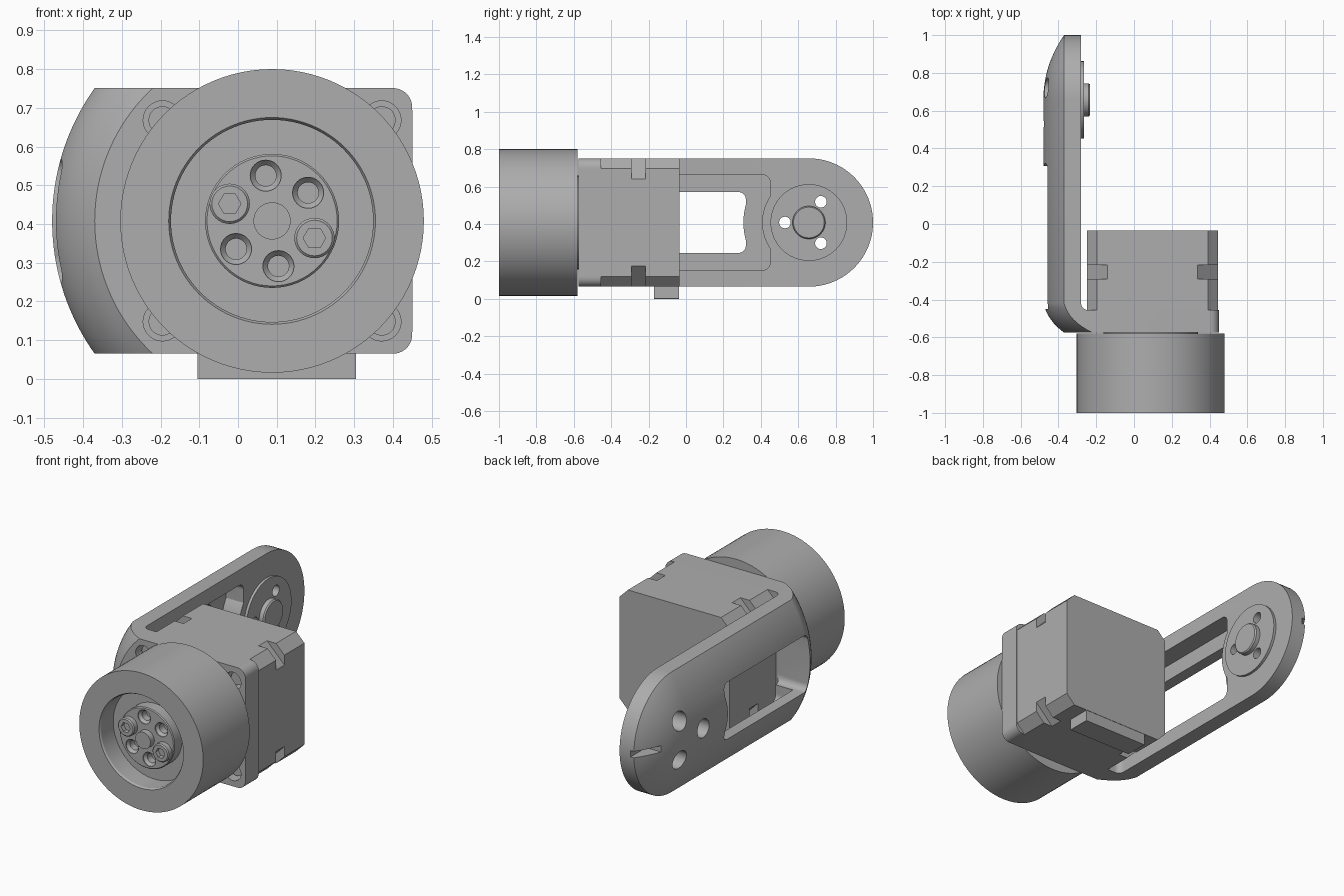
import bpy, bmesh, math
from math import sin, cos, pi, sqrt, hypot, radians
from mathutils import Vector

cube = bpy.data.objects.get("Cube")
if cube:
    bpy.data.objects.remove(cube, do_unlink=True)

grey = bpy.data.materials.new("machined grey")
grey.use_nodes = True
colour = (0.42, 0.42, 0.42, 1)
grey.diffuse_color = colour
grey.node_tree.nodes["Principled BSDF"].inputs["Base Color"].default_value = colour

ZC = 0.408          # height of both axes
HALF = 0.343        # half height of the bracket
MX = 0.088          # motor axis, x
HUB = 0.657         # pivot axis, y
parts = []


def finish(name, bm):
    bmesh.ops.remove_doubles(bm, verts=bm.verts, dist=1e-5)
    bmesh.ops.recalc_face_normals(bm, faces=bm.faces)
    me = bpy.data.meshes.new(name)
    bm.to_mesh(me)
    bm.free()
    me.materials.append(grey)
    ob = bpy.data.objects.new(name, me)
    bpy.context.collection.objects.link(ob)
    parts.append(ob)
    return ob


def loft(name, rings):
    """Closed solid through matching rings of points."""
    bm = bmesh.new()
    rows = [[bm.verts.new(p) for p in ring] for ring in rings]
    n = len(rows[0])
    for a, b in zip(rows, rows[1:]):
        for i in range(n):
            j = (i + 1) % n
            bm.faces.new((a[i], a[j], b[j], b[i]))
    bm.faces.new(rows[0])
    bm.faces.new(rows[-1])
    return finish(name, bm)


def prism(name, outline, start, end, axis):
    place = (lambda a, u, v: (a, u, v)) if axis == "x" else (lambda a, u, v: (u, a, v))
    return loft(name, [[place(a, u, v) for u, v in outline] for a in (start, end)])


def lathe(name, profile, axis, across, z=ZC, steps=48):
    """Spin (radius, position) points about an x or y axis."""
    bm = bmesh.new()
    if axis == "x":
        pts, cen, ax = [(s, across + r, z) for r, s in profile], (0, across, z), (1, 0, 0)
    else:
        pts, cen, ax = [(across + r, s, z) for r, s in profile], (across, 0, z), (0, 1, 0)
    vs = [bm.verts.new(p) for p in pts]
    es = [bm.edges.new(e) for e in zip(vs, vs[1:])]
    bmesh.ops.spin(bm, geom=vs + es, cent=cen, axis=ax, angle=2 * pi, steps=steps)
    return finish(name, bm)


def rod(name, r, start, end, axis, across, z=ZC, steps=48):
    return lathe(name, [(0, start), (r, start), (r, end), (0, end)], axis, across, z, steps)


def cut(ob, cutters):
    """Subtract the cutters from the object, keeping a plain mesh."""
    for c in cutters:
        c.hide_render = True
        mod = ob.modifiers.new("cut", "BOOLEAN")
        mod.operation, mod.solver, mod.object = "DIFFERENCE", "EXACT", c
    bpy.context.view_layer.update()
    dg = bpy.context.evaluated_depsgraph_get()
    me = bpy.data.meshes.new_from_object(ob.evaluated_get(dg))
    ob.modifiers.clear()
    ob.data = me


def drop(cutters):
    for c in cutters:
        parts.remove(c)
        bpy.data.objects.remove(c, do_unlink=True)


def octagon(x0, x1, z0, z1, c):
    return [(x0 + c, z0), (x1 - c, z0), (x1, z0 + c), (x1, z1 - c),
            (x1 - c, z1), (x0 + c, z1), (x0, z1 - c), (x0, z0 + c)]


def slot(y0, y1, half, rad, dent):
    """Rounded rectangle whose pivot end is dented by a circle about the hub."""
    def corner(y, z, a0):
        return [(y + rad * cos(radians(a0 + a)), z + rad * sin(radians(a0 + a)))
                for a in range(0, 91, 15)]
    lo, hi = ZC - half + rad, ZC + half - rad
    f = math.acos((HUB - y1) / dent)
    bite = [(HUB - dent * cos(f * k / 6), ZC + dent * sin(f * k / 6)) for k in range(-6, 7)]
    return (corner(y0 + rad, lo, 180) + corner(y1 - rad, lo, 270) + bite
            + corner(y1 - rad, hi, 0) + corner(y0 + rad, hi, 90))


# L-shaped bracket: crowned arm with a domed round end, and a flat mounting plate
def crown(rho, radius):
    return radius - sqrt(radius * radius - rho * rho)


def bracket_ring(t):
    h, reach = HALF * sin(t), HALF * max(0, cos(t))
    o, p = crown(abs(h), 0.59), crown(abs(h), 0.467)
    ring = []
    for k in range(12, -1, -1):
        d = reach * k / 12
        ring.append((-0.48 + crown(min(HALF, hypot(d, h)), 0.59), HUB + d))
    a, b, c = Vector((-0.48 + o, -0.42)), Vector((-0.455 + o, -0.515)), Vector((-0.37 + p, -0.575))
    for k in range(9):
        s = k / 8
        ring.append(tuple(a * (1 - s) ** 2 + b * 2 * s * (1 - s) + c * s * s))
    over = max(0, abs(h) - HALF + 0.05)
    right = 0.40 + sqrt(max(0, 0.05 ** 2 - over ** 2))
    ring += [(right, -0.575), (right, -0.455)]
    for k in range(7):
        q = pi / 2 * k / 6
        ring.append((-0.245 - 0.035 * sin(q), -0.42 - 0.035 * cos(q)))
    ring.append((-0.28, HUB + reach))
    return [(x, y, ZC + h) for x, y in ring]


bracket = loft("bracket", [bracket_ring(-pi / 2 + pi * i / 48) for i in range(49)])

# Pivot disc and its boss
disc = rod("pivot_disc", 0.205, -0.285, -0.265, "x", HUB, steps=64)
lathe("pivot_boss", [(0, -0.27), (0.088, -0.27), (0.088, -0.24), (0.082, -0.233), (0, -0.233)], "x", HUB)

# Arm openings: pocket, window, stepped pivot holes and a tip notch
pocket = prism("pocket_cutter", slot(-0.41, 0.45, 0.255, 0.04, 0.25), -0.39, -0.2, "x")
window = prism("window_cutter", slot(-0.45, 0.32, 0.163, 0.04, 0.35), -0.7, -0.2, "x")
notch = prism("notch_cutter", [(0.86, ZC - 0.018), (1.1, ZC - 0.018), (1.1, ZC + 0.018), (0.86, ZC + 0.018)],
              -0.6, -0.35, "x")
holes = []
for a in (60, 180, 300):
    y, z = HUB + 0.128 * cos(radians(a)), ZC + 0.128 * sin(radians(a))
    holes.append(lathe("pivot_hole_cutter", [(0, -0.7), (0.053, -0.7), (0.053, -0.37), (0.031, -0.37),
                                             (0.031, -0.2), (0, -0.2)], "x", y, z, 32))

# Plate screws in counterbored corner holes
bores = []
for sx in (-1, 1):
    for sz in (-1, 1):
        x, z = MX + sx * 0.283, ZC + sz * 0.26
        bores.append(rod("bore_cutter", 0.05, -0.7, -0.5, "y", x, z, 32))
        rod("plate_screw", 0.036, -0.54, -0.49, "y", x, z, 32)
cut(bracket, [pocket, window, notch] + holes + bores)
cut(disc, holes)
drop([pocket, window, notch] + holes + bores)

# Motor housing with chamfered edges and a clip notch across each corner
x0, x1, z0, z1 = -0.25, 0.445, 0.065, 0.751
housing = prism("motor_housing", octagon(x0, x1, z0, z1, 0.053), -0.456, -0.035, "y")
clips = []
for cx, sx in ((x0, 1), (x1, -1)):
    for cz, sz in ((z0, 1), (z1, -1)):
        tri = [(cx + sx * 0.16, cz - sz * 0.05), (cx - sx * 0.05, cz + sz * 0.16), (cx - sx * 0.05, cz - sz * 0.05)]
        clips.append(prism("clip_cutter", tri, -0.292, -0.216, "y"))
cut(housing, clips)
drop(clips)
prism("connector_block", octagon(-0.105, 0.305, 0, 0.09, 0.001), -0.17, -0.037, "y")

# Wheel drum with a recessed front, and the collar behind it
lathe("wheel_drum", [(0, -0.58), (0.392, -0.58), (0.392, -1), (0.267, -1), (0.261, -0.99),
                     (0.261, -0.88), (0, -0.88)], "y", MX, steps=96)
rod("drum_collar", 0.25, -0.59, -0.57, "y", MX, steps=64)

# Hub, shaft, two socket bolts and four open screw holes
hub = lathe("wheel_hub", [(0, -0.87), (0.173, -0.87), (0.173, -0.945), (0.168, -0.95), (0, -0.95)], "y", MX, steps=64)
rod("shaft", 0.048, -0.9, -0.985, "y", MX)
screw_holes = []
for i in range(6):
    a = radians(98 - 60 * i)
    x, z = MX + 0.118 * cos(a), ZC + 0.118 * sin(a)
    if i in (2, 5):
        bolt = lathe("hub_bolt", [(0, -0.9), (0.052, -0.9), (0.052, -0.979), (0.046, -0.985), (0, -0.985)],
                     "y", x, z, 32)
        socket = rod("socket_cutter", 0.029, -0.96, -1.02, "y", x, z, 6)
        cut(bolt, [socket])
        drop([socket])
    else:
        screw_holes.append(lathe("screw_hole_cutter", [(0, -0.89), (0.027, -0.89), (0.027, -0.93), (0.04, -0.945),
                                                       (0.04, -1), (0, -1)], "y", x, z, 32))
cut(hub, screw_holes)
drop(screw_holes)

# Smooth curved faces, keep hard edges
bpy.ops.object.select_all(action="DESELECT")
for ob in parts:
    ob.select_set(True)
bpy.context.view_layer.objects.active = bracket
bpy.ops.object.shade_smooth_by_angle(angle=radians(25))
